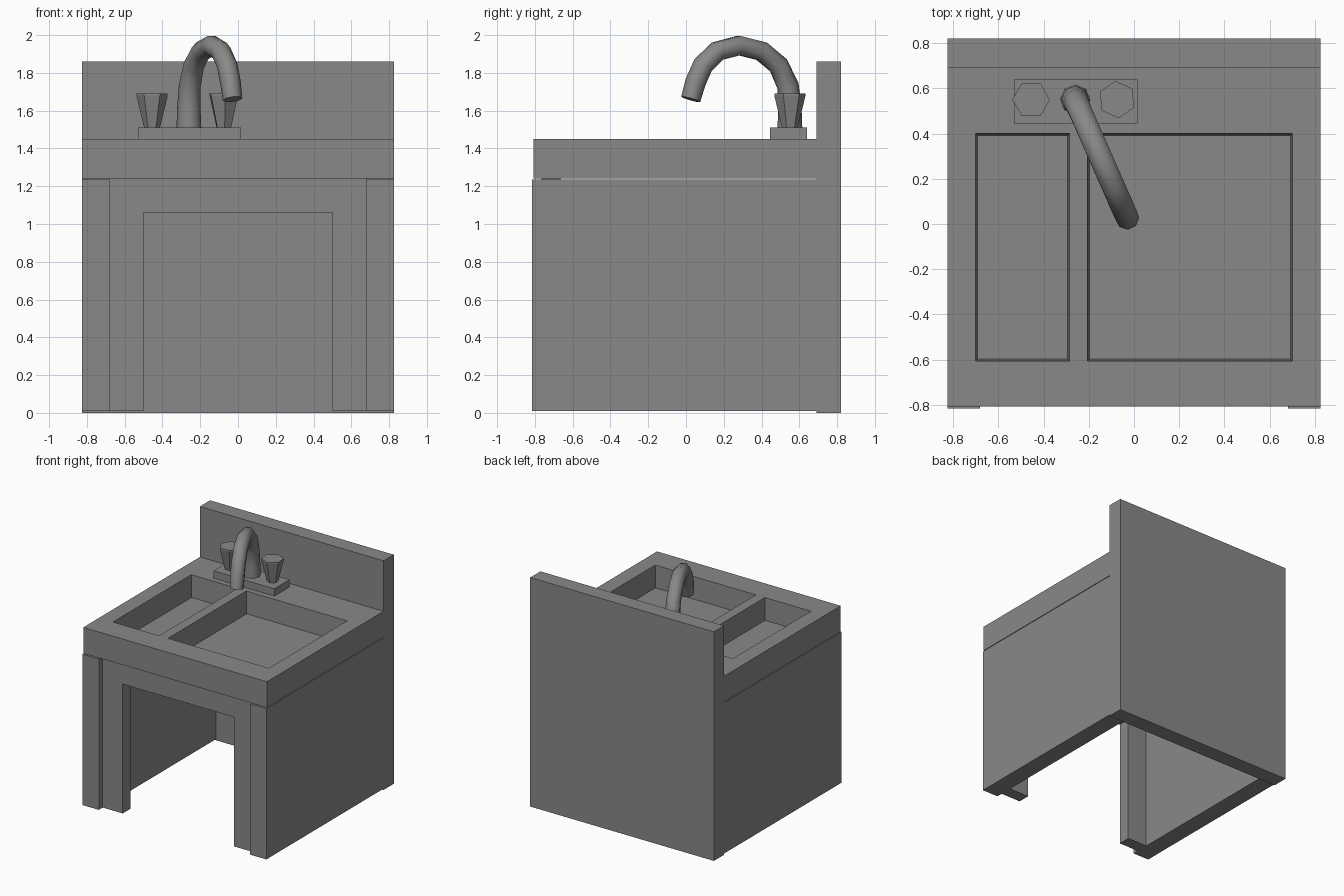
import bpy
import bmesh
from mathutils import Matrix, Vector

cube = bpy.data.objects.get("Cube")
if cube:
    bpy.data.objects.remove(cube, do_unlink=True)

GREY = 0.25
grey = bpy.data.materials.new("plain grey")
grey.use_nodes = True
grey.diffuse_color = (GREY, GREY, GREY, 1)
grey.node_tree.nodes["Principled BSDF"].inputs["Base Color"].default_value = (GREY, GREY, GREY, 1)


def add_object(name, data):
    data.materials.append(grey)
    obj = bpy.data.objects.new(name, data)
    bpy.context.collection.objects.link(obj)
    return obj


def finish(name, bm):
    bmesh.ops.recalc_face_normals(bm, faces=bm.faces)
    mesh = bpy.data.meshes.new(name)
    bm.to_mesh(mesh)
    bm.free()
    return add_object(name, mesh)


def box_bmesh(low, high):
    low, high = Vector(low), Vector(high)
    bm = bmesh.new()
    bmesh.ops.create_cube(bm, size=1, matrix=Matrix.Translation((low + high) / 2)
                          @ Matrix.Diagonal((high - low).to_4d()))
    return bm


def box(name, low, high):
    return finish(name, box_bmesh(low, high))


HALF = 0.825     # half width of the unit
SIDE = 0.68      # inner face of the side panels
BACK = 0.69      # front face of the back panel

# Cabinet: tall back panel and two side panels
box("back_panel", (-HALF, BACK, 0), (HALF, 0.82, 1.86))
box("left_side_panel", (SIDE, -0.815, 0.01), (HALF, BACK, 1.235))
box("right_side_panel", (-HALF, -0.815, 0.01), (-SIDE, BACK, 1.235))

# Recessed front frame, an upside-down U pushed back in depth
half_u = [(SIDE, 1.24), (SIDE, 0.01), (0.5, 0.01), (0.5, 1.06)]
outline = half_u + [(-x, z) for x, z in reversed(half_u)]
bm = bmesh.new()
face = bm.faces.new([bm.verts.new((x, -0.765, z)) for x, z in outline])
solid = bmesh.ops.extrude_face_region(bm, geom=[face], use_keep_orig=True)
bmesh.ops.translate(bm, vec=(0, 0.1, 0),
                    verts=[v for v in solid["geom"] if isinstance(v, bmesh.types.BMVert)])
finish("front_frame", bm)

# Counter with a narrow and a wide basin sunk into its top
bm = box_bmesh((-HALF, -0.807, 1.24), (HALF, BACK, 1.45))
basin_x = [(-0.7, -0.285), (-0.205, 0.7)]
basin_y = (-0.605, 0.4)
for axis, cuts in (((1, 0, 0), basin_x[0] + basin_x[1]), ((0, 1, 0), basin_y)):
    for cut in cuts:
        bmesh.ops.bisect_plane(bm, geom=bm.verts[:] + bm.edges[:] + bm.faces[:],
                               plane_co=Vector(axis) * cut, plane_no=axis)
bm.normal_update()
floors = []
for f in bm.faces:
    c = f.calc_center_median()
    if f.normal.z > 0.9 and basin_y[0] < c.y < basin_y[1]:
        if any(a < c.x < b for a, b in basin_x):
            floors.append(f)
for floor in bmesh.ops.extrude_discrete_faces(bm, faces=floors)["faces"]:
    c = floor.calc_center_median()
    for v in floor.verts:
        v.co.x -= 0.008 if v.co.x > c.x else -0.008
        v.co.y -= 0.008 if v.co.y > c.y else -0.008
        v.co.z -= 0.18
finish("counter_with_basins", bm)

# Tap base plate and two six-sided flared knobs
box("tap_plate", (-0.53, 0.445, 1.44), (0.015, 0.64, 1.51))
for name, x, turn in (("right_knob", -0.455, 0.52), ("left_knob", -0.075, 0.1)):
    bm = bmesh.new()
    spin = Matrix.Translation((x, 0.55, 1.595)) @ Matrix.Rotation(turn, 4, "Z")
    bmesh.ops.create_cone(bm, cap_ends=True, segments=6, radius1=0.042,
                          radius2=0.083, depth=0.17, matrix=spin)
    # Short rim above the flare
    top = max(bm.faces, key=lambda f: f.calc_center_median().z)
    rim = bmesh.ops.extrude_discrete_faces(bm, faces=[top])["faces"][0]
    bmesh.ops.translate(bm, vec=(0, 0, 0.012), verts=rim.verts)
    finish(name, bm)

# Swan-neck spout: (y, z, thickness) along the path, leaning towards the left
path = [(0.55, 1.5, 1.2), (0.55, 1.62, 1.12), (0.54, 1.73, 1.05), (0.49, 1.84, 1),
        (0.4, 1.915, 1), (0.28, 1.945, 1), (0.165, 1.915, 1), (0.09, 1.84, 1),
        (0.05, 1.75, 1), (0.025, 1.66, 0.95)]
curve = bpy.data.curves.new("spout", "CURVE")
curve.dimensions = "3D"
curve.bevel_depth = 0.055
curve.bevel_resolution = 2
curve.use_fill_caps = True
spline = curve.splines.new("POLY")
spline.points.add(len(path) - 1)
for point, (y, z, radius) in zip(spline.points, path):
    point.co = (-0.26 + (0.55 - y) * 0.44, y, z, 1)
    point.radius = radius
spline.use_smooth = True
add_object("spout", curve)
